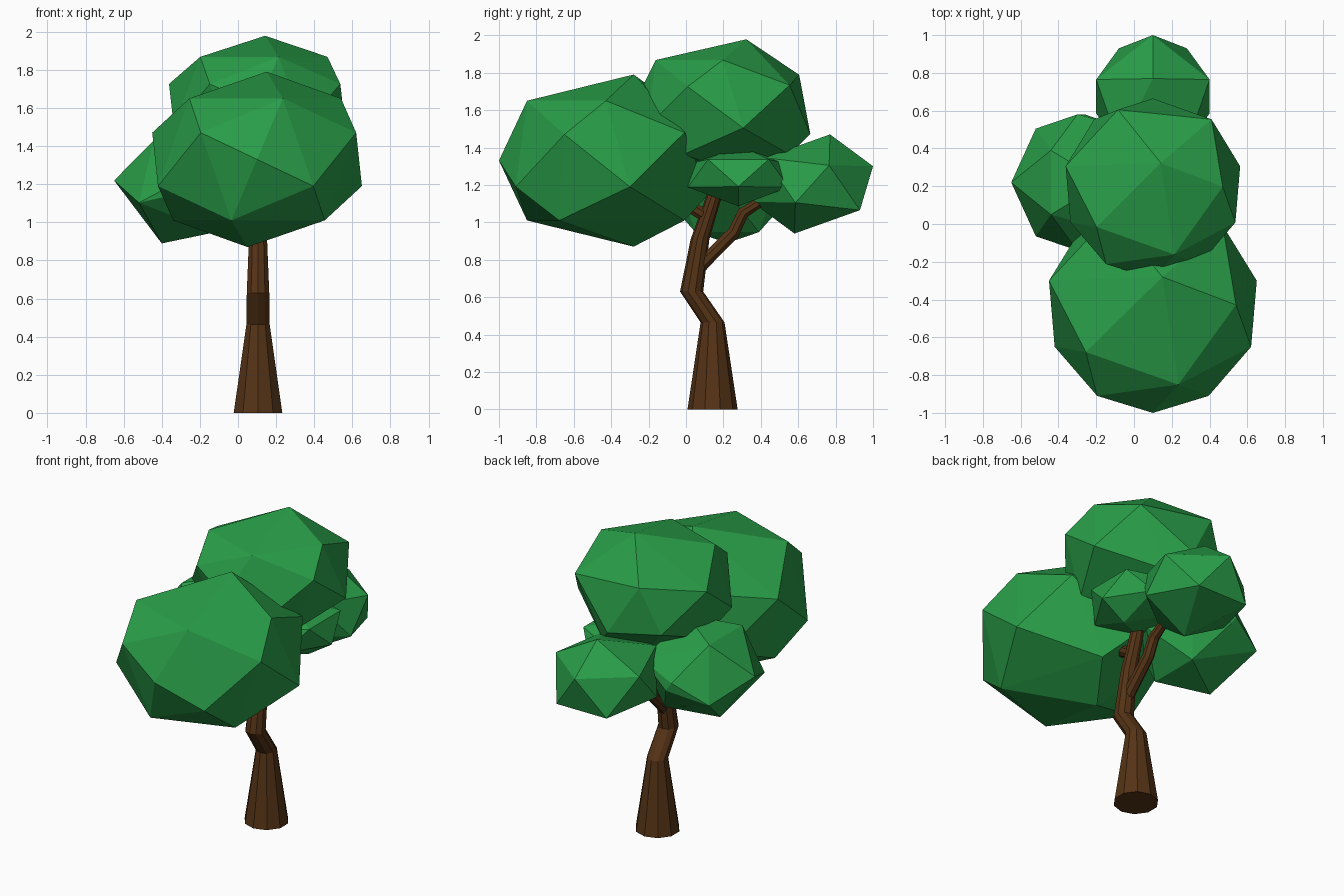
import bpy, bmesh, math
from mathutils import Vector, Matrix

if "Cube" in bpy.data.objects:
    bpy.data.objects.remove(bpy.data.objects["Cube"])


def material(name, color):
    m = bpy.data.materials.new(name)
    m.diffuse_color = (*color, 1)
    m.use_nodes = True
    m.node_tree.nodes["Principled BSDF"].inputs["Base Color"].default_value = m.diffuse_color
    return m


LEAF = material("leaf_green", (0.022, 0.34, 0.065))
BARK = material("bark_brown", (0.09, 0.033, 0.008))


def add_object(name, bm, mat):
    bmesh.ops.recalc_face_normals(bm, faces=bm.faces)
    me = bpy.data.meshes.new(name)
    bm.to_mesh(me)
    bm.free()
    me.materials.append(mat)
    ob = bpy.data.objects.new(name, me)
    bpy.context.collection.objects.link(ob)
    return ob


# Large faceted clump: half of its corners, the rest follow by a half turn about y
LARGE = [
    (-.295, -.482, .14), (.135, -.422, .32), (.52, -.222, .14), (-.355, -.25, .32),
    (.44, 0, .32), (.05, .148, .46), (.55, .128, -.14), (.37, .42, .15),
]
large = [(s * x, y, s * z) for x, y, z in LARGE for s in (1, -1)]
large += [(0, -.572, 0), (-.22, .48, .22), (.135, .42, -.32), (0, .55, -.18)]

# Small clump: a tilted twenty-sided ball, mirrored through its centre
SMALL = [(0, .095, .265), (0, .325, .095), (.3, .09, .10), (-.3, .09, .10),
         (.18, -.255, .14), (-.18, -.255, .14)]
small = [(s * x, s * y, s * z) for x, y, z in SMALL for s in (1, -1)]

# Left clump: wider ball, also mirrored through its centre
SIDE = [(-.37, 0, .03), (-.12, 0, -.31)] + [
    (x, s * y, z) for x, y, z in ((-.24, .285, -.09), (-.02, .36, .03), (-.16, .17, .25))
    for s in (1, -1)]
side_ball = [(s * x, s * y, s * z) for x, y, z in SIDE for s in (1, -1)]


def clump(name, pts, center, size, turn=0):
    bm = bmesh.new()
    xf = (Matrix.Translation(center) @ Matrix.Rotation(math.radians(turn), 4, 'Z')
          @ Matrix.Diagonal((*size, 1)))
    for p in pts:
        bm.verts.new(xf @ Vector(p))
    bmesh.ops.convex_hull(bm, input=bm.verts)
    loose = [v for v in bm.verts if not v.link_faces]
    bmesh.ops.delete(bm, geom=loose, context='VERTS')
    add_object(name, bm, LEAF)


clump("front_leaf_clump", large, (.10, -.428, 1.33), (1, 1, 1))
clump("top_leaf_clump", large, (.10, .197, 1.615), (.84, .85, .79))
clump("back_leaf_clump", small, (.10, .675, 1.205), (1, 1, 1))
clump("left_leaf_clump", side_ball, (-.28, .22, 1.19), (1, 1, .97))
clump("right_leaf_clump", small, (.245, .28, 1.25), (.9, .72, .62), 90)


# Tube through (y, z, radius) stations in one upright plane
def limb(name, path, sides, level=False):
    bm = bmesh.new()
    pts = [Vector((.105, y, z)) for y, z, r in path]
    rings = []
    for i, p in enumerate(pts):
        d = pts[min(i + 1, len(pts) - 1)] - pts[max(i - 1, 0)]
        d.normalize()
        side = Vector((1, 0, 0))
        other = Vector((0, 1, 0)) if level else d.cross(side)
        r = path[i][2]
        ring = []
        for k in range(sides):
            a = math.tau * (k + .5) / sides
            ring.append(bm.verts.new(p + side * r * math.cos(a) + other * r * math.sin(a)))
        rings.append(ring)
    for a, b in zip(rings, rings[1:]):
        for k in range(sides):
            n = (k + 1) % sides
            bm.faces.new((a[k], a[n], b[n], b[k]))
    bm.faces.new(rings[0][::-1])
    bm.faces.new(rings[-1])
    add_object(name, bm, BARK)


# Trunk and branches
limb("trunk", [(.142, 0, .134), (.142, .465, .064), (.03, .63, .062),
               (.075, .91, .05), (.15, 1.14, .042), (.2, 1.36, .03)], 10, True)
limb("back_branch", [(.06, .74, .036), (.10, .79, .038), (.255, .945, .036),
                     (.305, 1.05, .034), (.40, 1.11, .028), (.52, 1.14, .02)], 8)
limb("front_branch", [(.11, 1.03, .036), (.03, 1.08, .036), (-.12, 1.13, .022)], 8)
